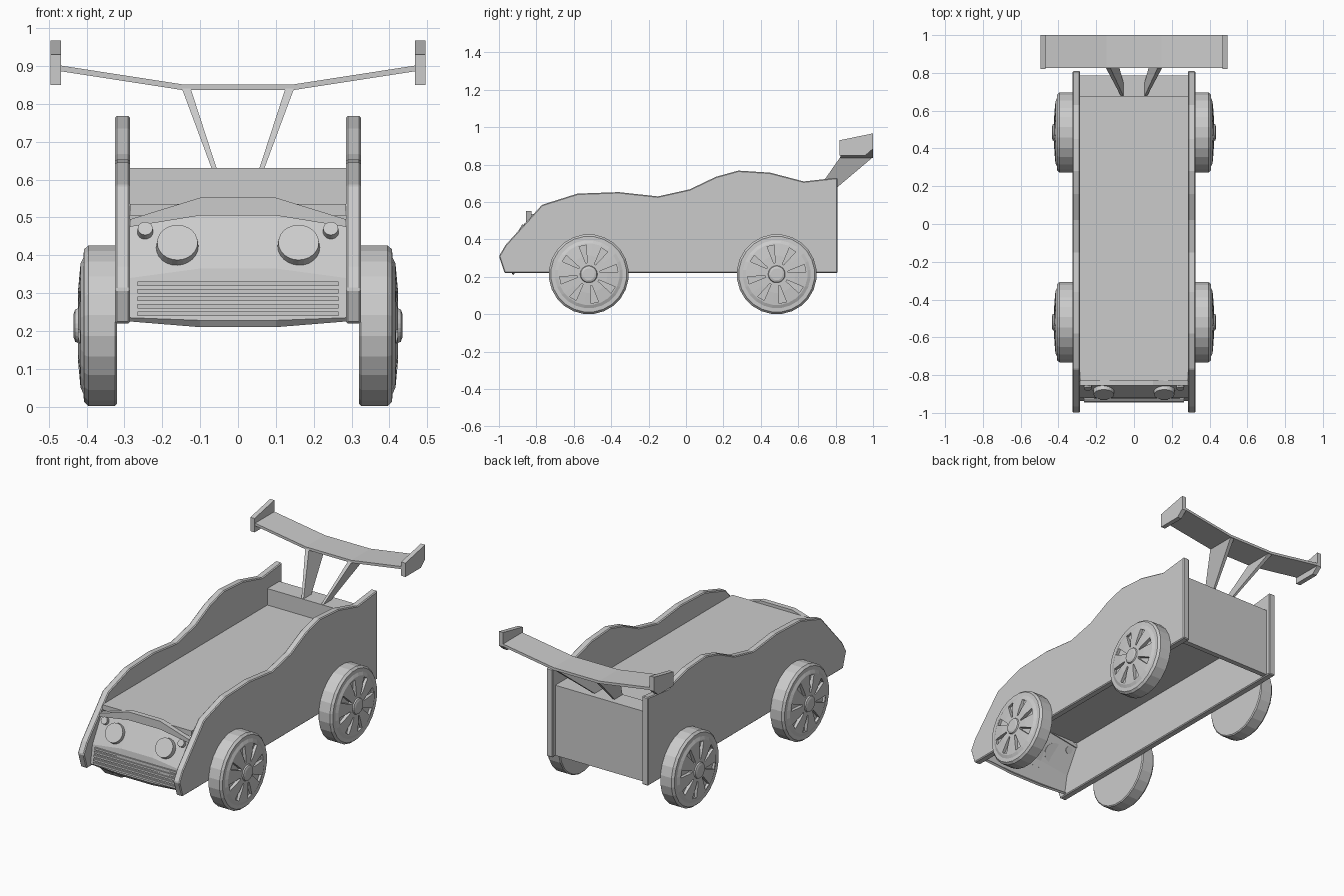
import bpy, bmesh, math
from mathutils import Matrix, Vector

if "Cube" in bpy.data.objects:
    bpy.data.objects.remove(bpy.data.objects["Cube"])


def make_object(name, bm):
    bmesh.ops.recalc_face_normals(bm, faces=bm.faces)
    me = bpy.data.meshes.new(name)
    bm.to_mesh(me)
    bm.free()
    ob = bpy.data.objects.new(name, me)
    bpy.context.collection.objects.link(ob)
    return ob


def loft(name, a, b, bm=None):
    """Closed solid between two matching outlines."""
    own = bm is None
    bm = bm or bmesh.new()
    va, vb = [bm.verts.new(p) for p in a], [bm.verts.new(p) for p in b]
    bm.faces.new(va)
    bm.faces.new(vb[::-1])
    n = len(a)
    for i in range(n):
        j = (i + 1) % n
        bm.faces.new((va[i], vb[i], vb[j], va[j]))
    return make_object(name, bm) if own else bm


def side_prism(name, profile, x0, x1):
    return loft(name, [(x0, y, z) for y, z in profile], [(x1, y, z) for y, z in profile])


def front_prism(name, profile, y0, y1):
    return loft(name, [(x, y0, z) for x, z in profile], [(x, y1, z) for x, z in profile])


def box(name, x0, x1, y0, y1, z0, z1):
    return side_prism(name, [(y0, z0), (y1, z0), (y1, z1), (y0, z1)], x0, x1)


def bevel(ob, width, segments=1):
    m = ob.modifiers.new("edge", 'BEVEL')
    m.width, m.segments, m.limit_method = width, segments, 'ANGLE'


# Wavy side panels
wave = [(-0.97, 0.22), (0.81, 0.22), (0.81, 0.73), (0.63, 0.71), (0.45, 0.757),
        (0.28, 0.768), (0.16, 0.735), (0.02, 0.668), (-0.15, 0.63), (-0.36, 0.653),
        (-0.58, 0.645), (-0.77, 0.585), (-0.965, 0.37), (-1.0, 0.31)]
for s, side in ((-1, "left"), (1, "right")):
    panel = side_prism(side + "_side_panel", wave, s * 0.285, s * 0.325)
    bevel(panel, 0.005)

# Bed floor, rear ledge and back panel
box("floor", -0.285, 0.285, -0.83, 0.76, 0.505, 0.535)
box("rear_ledge", -0.285, 0.285, 0.675, 0.785, 0.53, 0.63)
box("back_panel", -0.285, 0.285, 0.755, 0.785, 0.225, 0.63)

# Sloped front panel: rows of (y, edge z, middle z)
rows = [(-0.84, 0.48, 0.51), (-0.92, 0.34, 0.365), (-0.938, 0.235, 0.228), (-0.925, 0.225, 0.21)]
bm = bmesh.new()
grid = [[bm.verts.new((x, y, ze if abs(x) > 0.2 else zm)) for x in (-0.285, -0.1, 0.1, 0.285)]
        for y, ze, zm in rows]
for r in range(len(rows) - 1):
    for c in range(3):
        bm.faces.new((grid[r][c], grid[r + 1][c], grid[r + 1][c + 1], grid[r][c + 1]))
front = make_object("front_panel", bm)
if front.data.polygons[0].normal.y > 0:
    front.data.flip_normals()
m = front.modifiers.new("thickness", 'SOLIDIFY')
m.thickness, m.offset = 0.012, -1

# Brow over the headlights
front_prism("hood_brow", [(-0.285, 0.475), (-0.1, 0.505), (0.1, 0.505), (0.285, 0.475),
                          (0.285, 0.495), (0.1, 0.552), (-0.1, 0.552), (-0.285, 0.495)], -0.855, -0.825)

# Grille bars
for i in range(5):
    z = 0.325 - 0.02 * i
    y = -0.92 - (0.35 - z) * 0.16
    bar = box("grille_bar", -0.265, 0.265, y - 0.008, y + 0.01, z - 0.006, z + 0.006)

# Headlights lying on the sloped panel
slope = Vector((0, -0.86, 0.5)).to_track_quat('Z', 'Y').to_matrix().to_4x4()
for name, x, y, z, radius in (("headlight", 0.16, -0.888, 0.425, 0.057),
                              ("small_light", 0.245, -0.857, 0.462, 0.021)):
    for s in (-1, 1):
        bm = bmesh.new()
        bmesh.ops.create_cone(bm, cap_ends=True, segments=24, radius1=radius,
                              radius2=radius * 0.94, depth=0.035,
                              matrix=Matrix.Translation((s * x, y, z)) @ slope)
        make_object(name, bm)

# Wheel: lathe profile (x, radius) turned around the axle
def lathe(name, profile, n):
    bm = bmesh.new()
    rings = []
    for x, r in profile:
        rings.append([bm.verts.new((x, r * math.cos(2 * math.pi * (k + .5) / n),
                                    r * math.sin(2 * math.pi * (k + .5) / n))) for k in range(n)])
    for a, b in zip(rings, rings[1:]):
        for k in range(n):
            j = (k + 1) % n
            bm.faces.new((a[k], b[k], b[j], a[j]))
    bm.faces.new(rings[0])
    bm.faces.new(rings[-1])
    return make_object(name, bm)


wheel = lathe("wheel", [(0.32, 0.208), (0.325, 0.214), (0.395, 0.214), (0.407, 0.203), (0.408, 0.182),
                        (0.416, 0.165), (0.422, 0.10), (0.423, 0.046), (0.430, 0.043),
                        (0.434, 0.032)], 24)

# Narrow wedge slots cut between the spokes
bm = bmesh.new()
for k in range(8):
    rot = Matrix.Rotation(math.radians(45 * k + 12), 4, 'X')
    wedge = [(0.062, -0.004), (0.155, -0.02), (0.155, 0.02), (0.062, 0.004)]
    loft("", [rot @ Vector((0.402, y, z)) for y, z in wedge],
         [rot @ Vector((0.45, y, z)) for y, z in wedge], bm)
cutter = make_object("slot_cutter", bm)
cutter.hide_render = True
m = wheel.modifiers.new("slots", 'BOOLEAN')
m.operation, m.object, m.solver = 'DIFFERENCE', cutter, 'EXACT'
bpy.context.view_layer.objects.active = wheel
bpy.ops.object.modifier_apply(modifier=m.name)
bpy.data.objects.remove(cutter)

# Four wheels from the one mesh
right = wheel.data
left = right.copy()
left.transform(Matrix.Scale(-1, 4, (1, 0, 0)))
left.flip_normals()
bpy.data.objects.remove(wheel)
for side, me in (("right", right), ("left", left)):
    for end, y in (("front", -0.52), ("rear", 0.485)):
        ob = bpy.data.objects.new(f"{end}_{side}_wheel", me)
        ob.location = (0, y, 0.214)
        bpy.context.collection.objects.link(ob)

# Bent spoiler wing
top = [(-0.475, 0.902), (-0.145, 0.851), (0.145, 0.851), (0.475, 0.902)]
front_prism("spoiler_wing", top + [(x, z - 0.015) for x, z in reversed(top)], 0.825, 1.0)

# Spoiler end plates and leaning struts
plate = [(0.82, 0.85), (0.96, 0.85), (1.0, 0.885), (1.0, 0.967), (0.82, 0.93)]
for s in (-1, 1):
    side_prism("spoiler_end_plate", plate, s * 0.468, s * 0.495)
    loft("spoiler_strut",
         [(s * x, y, 0.625) for x, y in ((0.055, 0.675), (0.068, 0.675), (0.068, 0.745), (0.055, 0.745))],
         [(s * x, y, 0.84) for x, y in ((0.125, 0.825), (0.148, 0.825), (0.148, 1.0), (0.125, 1.0))])
